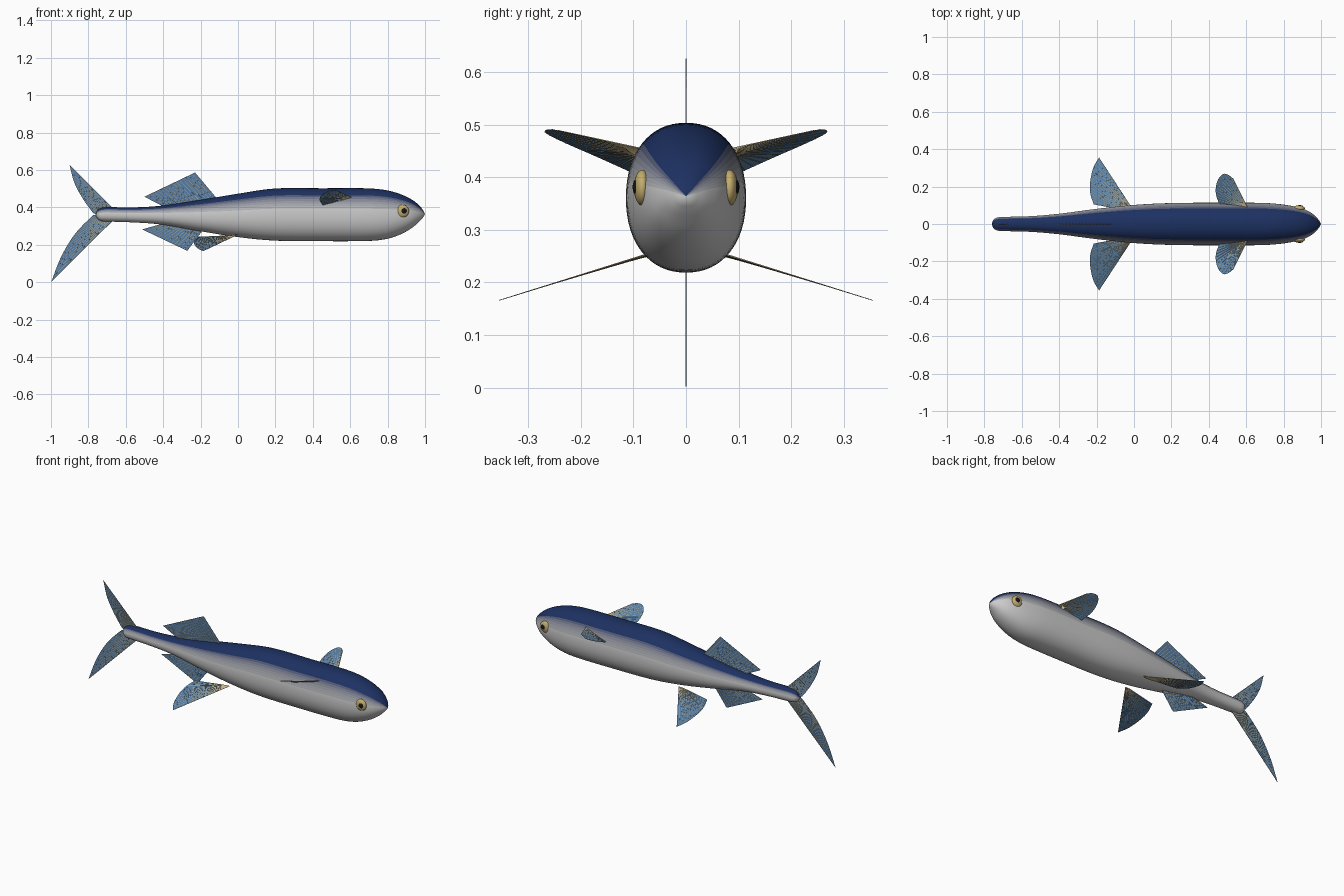
import bpy, bmesh, math
from mathutils import Vector

if "Cube" in bpy.data.objects:
    bpy.data.objects.remove(bpy.data.objects["Cube"])


def material(name, rgb):
    m = bpy.data.materials.new(name)
    m.diffuse_color = (*rgb, 1)
    m.use_nodes = True
    m.node_tree.nodes["Principled BSDF"].inputs["Base Color"].default_value = m.diffuse_color
    return m


NAVY, SILVER = (0.012, 0.03, 0.12), (0.52, 0.53, 0.54)
TONES = 8
skin = [material(f"skin_{i}", [a + (b - a) * i / (TONES - 1) for a, b in zip(SILVER, NAVY)])
        for i in range(TONES)]
membrane_mat = material("fin_blue", (0.10, 0.21, 0.36))
ray_mat = material("ray_tan", (0.55, 0.45, 0.26))
gold = material("eye_gold", (0.55, 0.42, 0.16))
black = material("pupil_black", (0.008, 0.008, 0.01))


def finish(bm, name, mats, smooth=True):
    me = bpy.data.meshes.new(name)
    bm.to_mesh(me)
    bm.free()
    for m in mats:
        me.materials.append(m)
    for p in me.polygons:
        p.use_smooth = smooth
    ob = bpy.data.objects.new(name, me)
    bpy.context.collection.objects.link(ob)
    return ob


def catmull(pts, steps):
    pts = [Vector(p) for p in pts]
    out = []
    for i in range(len(pts) - 1):
        p0, p1, p2 = pts[max(i - 1, 0)], pts[i], pts[i + 1]
        p3 = pts[min(i + 2, len(pts) - 1)]
        for k in range(steps):
            t = k / steps
            out.append(0.5 * (2 * p1 + (p2 - p0) * t + (2 * p0 - 5 * p1 + 4 * p2 - p3) * t * t
                              + (3 * p1 - p0 - 3 * p2 + p3) * t ** 3))
    return out + [pts[-1]]


# Body: stations of (x, top z, bottom z, half width)
stations = [(-0.757, 0.372, 0.352, 0.012), (-0.75, 0.386, 0.338, 0.025), (-0.73, 0.397, 0.327, 0.035),
            (-0.69, 0.401, 0.324, 0.038), (-0.55, 0.400, 0.319, 0.042), (-0.40, 0.410, 0.307, 0.055),
            (-0.20, 0.440, 0.272, 0.081), (0.0, 0.473, 0.241, 0.102), (0.20, 0.501, 0.222, 0.112),
            (0.45, 0.502, 0.219, 0.114), (0.68, 0.502, 0.220, 0.113), (0.79, 0.492, 0.230, 0.105),
            (0.87, 0.470, 0.256, 0.091), (0.93, 0.441, 0.290, 0.070), (0.97, 0.409, 0.325, 0.042),
            (0.99, 0.384, 0.347, 0.019)]
SIDES = 64
bm = bmesh.new()
rings = []
for x, top, bot, w in catmull(stations, 4):
    mid, h = (top + bot) / 2, (top - bot) / 2
    ring = []
    for i in range(SIDES):
        a = 2 * math.pi * i / SIDES
        c, s = math.cos(a), math.sin(a)
        e = 2 / 2.2
        ring.append(bm.verts.new((x, w * math.copysign(abs(c) ** e, c),
                                  mid + h * math.copysign(abs(s) ** e, s))))
    rings.append(ring)


def tone(i):
    s = math.degrees(math.asin(math.sin(2 * math.pi * (i + 0.5) / SIDES)))
    return round(max(0, min(1, (s - 6) / 40)) * (TONES - 1))


for r0, r1 in zip(rings, rings[1:]):
    for i in range(SIDES):
        j = (i + 1) % SIDES
        bm.faces.new((r0[i], r0[j], r1[j], r1[i])).material_index = tone(i)
for ring, x, z in ((rings[0], -0.76, 0.362), (rings[-1], 1.0, 0.364)):
    tip = bm.verts.new((x, 0, z))
    for i in range(SIDES):
        bm.faces.new((ring[i], ring[(i + 1) % SIDES], tip)).material_index = tone(i)
bmesh.ops.recalc_face_normals(bm, faces=bm.faces)
finish(bm, "body", skin)


# Eyes: flattened balls with a dark pupil
def ball(name, loc, radii, mat):
    b = bmesh.new()
    bmesh.ops.create_uvsphere(b, u_segments=24, v_segments=16, radius=1)
    ob = finish(b, name, [mat])
    ob.location, ob.scale = loc, radii


for side, s in (("left", 1), ("right", -1)):
    ball(f"{side}_eye", (0.880, s * 0.083, 0.380), (0.034, 0.016, 0.034), gold)
    ball(f"{side}_pupil", (0.886, s * 0.089, 0.381), (0.019, 0.0125, 0.019), black)


# Fins: thin sheet lofted from root line to outer edge, with fine rays
def along(pts, t):
    lens = [(b - a).length for a, b in zip(pts, pts[1:])]
    d = t * sum(lens)
    for a, b, l in zip(pts, pts[1:], lens):
        if d <= l + 1e-9:
            return a.lerp(b, d / l if l else 0)
        d -= l
    return pts[-1].copy()


def fin(name, root, edge, rays=14, curved=True):
    root = [Vector(p) for p in root]
    edge = catmull(edge, 6) if curved else [Vector(p) for p in edge]
    n = rays * 2
    pairs = [(along(root, i / n), along(edge, i / n)) for i in range(n + 1)]
    b = bmesh.new()
    verts = [(b.verts.new(p), b.verts.new(q)) for p, q in pairs]
    for (a0, a1), (b0, b1) in zip(verts, verts[1:]):
        b.faces.new((a0, a1, b1, b0))
    finish(b, name, [membrane_mat])
    b = bmesh.new()
    for p, q in pairs[::2]:
        d = (q - p).normalized()
        u = d.cross(Vector((0.31, 0.52, 0.79))).normalized()
        v = d.cross(u)
        loops = [[b.verts.new(c + r * o) for o in (u, v, -u, -v)]
                 for c, r in ((p, 0.0018), (q, 0.0007))]
        for i in range(4):
            j = (i + 1) % 4
            b.faces.new((loops[0][i], loops[0][j], loops[1][j], loops[1][i]))
        b.faces.new(loops[1])
    bmesh.ops.recalc_face_normals(b, faces=b.faces)
    finish(b, name + "_rays", [ray_mat], False)


fin("dorsal_fin", [(-0.115, 0, 0.448), (-0.39, 0, 0.402)],
    [(-0.23, 0, 0.586), (-0.50, 0, 0.457)], 16, False)
fin("anal_fin", [(-0.19, 0, 0.278), (-0.39, 0, 0.315)],
    [(-0.272, 0, 0.168), (-0.512, 0, 0.282)], 14, False)
fin("tail_upper_lobe", [(-0.665, 0, 0.39), (-0.74, 0, 0.36)],
    [(-0.90, 0, 0.625), (-0.875, 0, 0.532), (-0.83, 0, 0.447), (-0.775, 0, 0.37)])
fin("tail_lower_lobe", [(-0.665, 0, 0.335), (-0.74, 0, 0.364)],
    [(-0.998, 0, 0.002), (-0.945, 0, 0.137), (-0.87, 0, 0.26), (-0.775, 0, 0.358)])
for side, s in (("left", 1), ("right", -1)):
    fin(f"{side}_pectoral_fin",
        [(0.605, s * 0.09, 0.455), (0.58, s * 0.09, 0.44)],
        [(0.53, s * 0.243, 0.489), (0.505, s * 0.262, 0.491), (0.476, s * 0.267, 0.484),
         (0.446, s * 0.23, 0.465), (0.437, s * 0.166, 0.437), (0.46, s * 0.095, 0.405)])
    fin(f"{side}_pelvic_fin",
        [(-0.005, s * 0.075, 0.253), (-0.03, s * 0.072, 0.250)],
        [(-0.187, s * 0.355, 0.166), (-0.218, s * 0.30, 0.183), (-0.235, s * 0.22, 0.207),
         (-0.233, s * 0.16, 0.225), (-0.215, s * 0.105, 0.242)])
